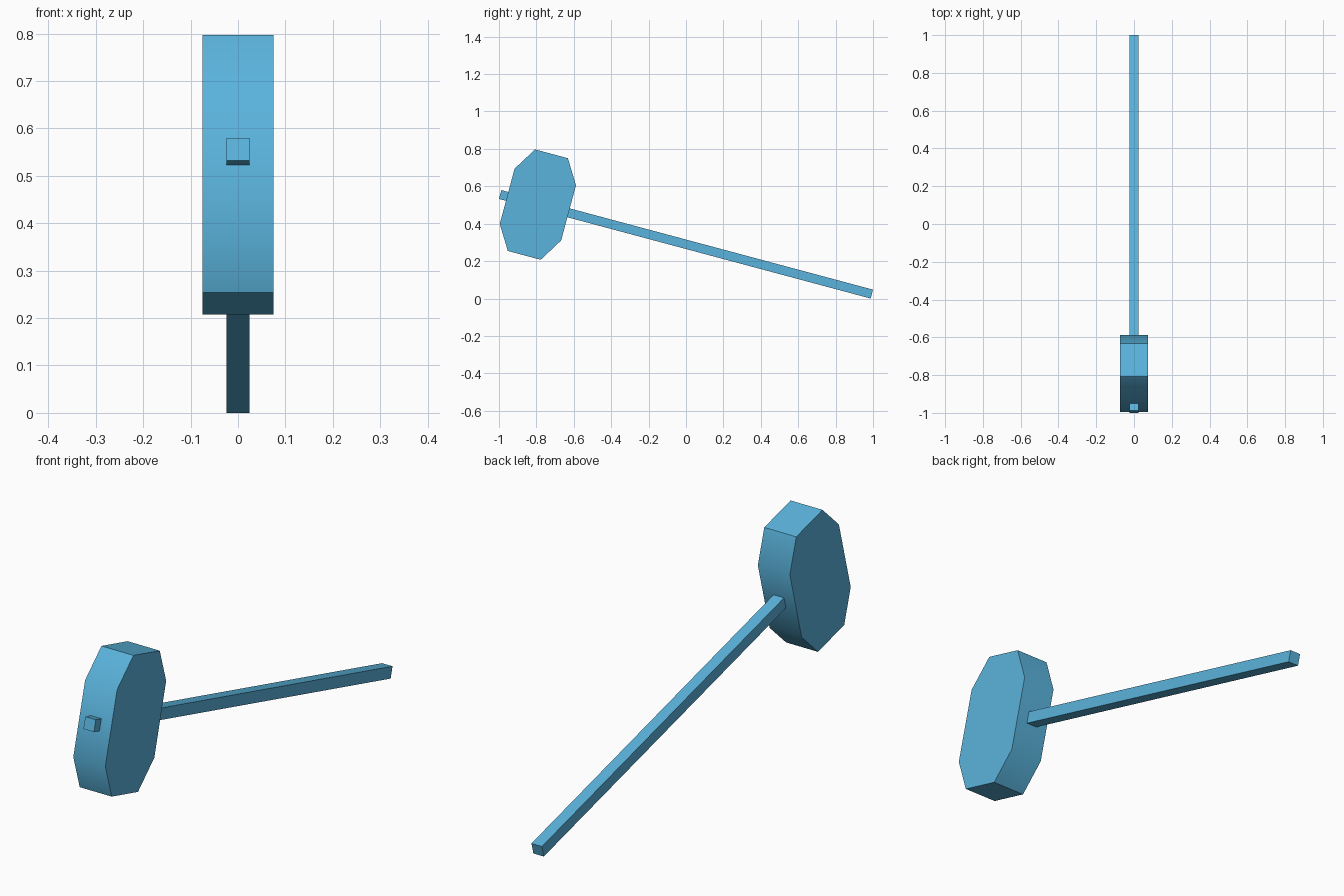
import bpy, bmesh, math
from mathutils import Matrix, Vector

if "Cube" in bpy.data.objects:
    bpy.data.objects.remove(bpy.data.objects["Cube"])

blue = bpy.data.materials.new("sky blue")
blue.diffuse_color = (0.102, 0.451, 0.716, 1)
blue.use_nodes = True
blue.node_tree.nodes["Principled BSDF"].inputs["Base Color"].default_value = blue.diffuse_color

# Shared frame: local y runs along the handle, tilted 15 degrees down to the back
FRAME = Matrix.Translation((0, 0, 0.29)) @ Matrix.Rotation(math.radians(-15), 4, 'X')


def prism(name, profile, half_width):
    """Extrude a (y, z) outline across x and place it in the tilted frame."""
    bm = bmesh.new()
    face = bm.faces.new([bm.verts.new((-half_width, y, z)) for y, z in profile])
    out = bmesh.ops.extrude_face_region(bm, geom=[face])["geom"]
    moved = [g for g in out if isinstance(g, bmesh.types.BMVert)]
    bmesh.ops.translate(bm, verts=moved, vec=Vector((2 * half_width, 0, 0)))
    bmesh.ops.recalc_face_normals(bm, faces=bm.faces)
    bm.transform(FRAME)
    mesh = bpy.data.meshes.new(name)
    bm.to_mesh(mesh)
    bm.free()
    mesh.materials.append(blue)
    obj = bpy.data.objects.new(name, mesh)
    bpy.context.collection.objects.link(obj)
    return obj


# Long square handle, passing right through the head
L, T = 1.0286, 0.0245
prism("handle", [(-L, -T), (L, -T), (L, T), (-L, T)], 0.0245)

# Eight-sided mallet head
quarter = [(0.091, 0.281), (0.170, 0.153)]
half = quarter + [(y, -z) for y, z in reversed(quarter)]
outline = half + [(-y, -z) for y, z in half]
head = prism("mallet_head", [(y - 0.82, z) for y, z in outline], 0.075)

# Soft striking sides, crisp end and cap edges
bpy.context.view_layer.objects.active = head
head.select_set(True)
bpy.ops.object.shade_smooth_by_angle(angle=math.radians(42))
